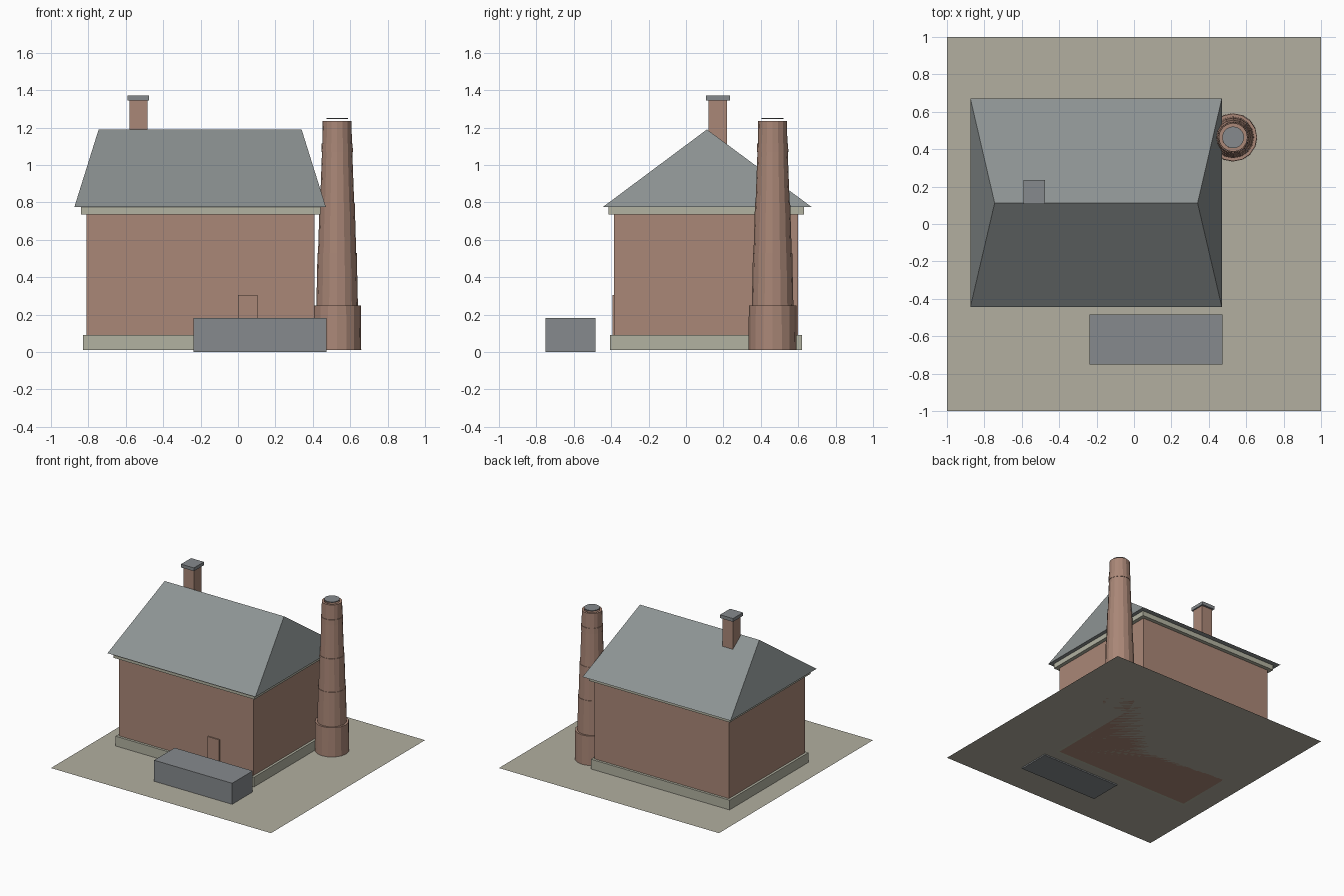
import bpy
import bmesh
from math import cos, sin, pi

cube = bpy.data.objects.get("Cube")
if cube:
    bpy.data.objects.remove(cube, do_unlink=True)


def material(name, srgb):
    """Flat colour given as 0-255 display values, stored as linear."""
    rgb = [((c / 255 + 0.055) / 1.055) ** 2.4 for c in srgb] + [1.0]
    mat = bpy.data.materials.new(name)
    mat.use_nodes = True
    mat.diffuse_color = rgb
    bsdf = mat.node_tree.nodes["Principled BSDF"]
    bsdf.inputs["Base Color"].default_value = rgb
    bsdf.inputs["Roughness"].default_value = 0.9
    return mat


BRICK = material("brick", (170, 135, 119))
STONE = material("pale stone", (178, 178, 161))
GROUND = material("sandy ground", (178, 175, 160))
SLATE = material("roof slate", (141, 147, 147))
METAL = material("grey metal", (134, 138, 141))


def finish(name, bm, mat):
    bmesh.ops.recalc_face_normals(bm, faces=bm.faces)
    mesh = bpy.data.meshes.new(name)
    bm.to_mesh(mesh)
    bm.free()
    mesh.materials.append(mat)
    obj = bpy.data.objects.new(name, mesh)
    bpy.context.collection.objects.link(obj)
    return obj


def box(name, xs, ys, zs, mat, ridge=None):
    """Box between limits; ridge=(x0, x1, y) pulls the top into a hipped roof."""
    bm = bmesh.new()
    bmesh.ops.create_cube(bm, size=1)
    for v in bm.verts:
        right, back, top = (c > 0 for c in v.co)
        v.co = (xs[right], ys[back], zs[top])
        if ridge and top:
            v.co.x, v.co.y = ridge[right], ridge[2]
    if ridge:
        bmesh.ops.remove_doubles(bm, verts=bm.verts, dist=0.0001)
    return finish(name, bm, mat)


def lathe(name, centre, profile, sides, mat):
    """Faceted turned solid from (radius, height) pairs, capped at both ends."""
    bm = bmesh.new()
    rings = []
    for r, z in profile:
        rings.append([bm.verts.new((centre[0] + r * cos(2 * pi * i / sides),
                                    centre[1] + r * sin(2 * pi * i / sides), z))
                      for i in range(sides)])
    for low, high in zip(rings, rings[1:]):
        for i in range(sides):
            j = (i + 1) % sides
            bm.faces.new((low[i], low[j], high[j], high[i]))
    bm.faces.new(rings[0])
    bm.faces.new(rings[-1])
    return finish(name, bm, mat)


# Ground sheet
bm = bmesh.new()
bmesh.ops.create_grid(bm, x_segments=1, y_segments=1, size=1)
for v in bm.verts:
    v.co.z = 0.01
finish("ground", bm, GROUND)

# House body, from plinth to roof
box("plinth", (-0.83, 0.43), (-0.405, 0.62), (0.01, 0.09), STONE)
box("walls", (-0.81, 0.41), (-0.385, 0.60), (0.01, 0.76), BRICK)
box("cornice", (-0.84, 0.44), (-0.415, 0.63), (0.735, 0.775), STONE)
box("hipped_roof", (-0.875, 0.47), (-0.445, 0.672), (0.775, 1.19), SLATE,
    ridge=(-0.745, 0.34, 0.112))
box("door", (0.0, 0.105), (-0.394, -0.385), (0.09, 0.305), BRICK)

# Roof chimney
box("roof_chimney", (-0.58, -0.485), (0.12, 0.22), (1.0, 1.345), BRICK)
box("roof_chimney_cap", (-0.592, -0.475), (0.106, 0.236), (1.345, 1.372), METAL)

# Storage tank in front of the house
box("front_tank", (-0.237, 0.472), (-0.75, -0.483), (0.0, 0.183), METAL)

# Stepped, tapering brick stack with a hollow rim and floating lid
STACK = (0.53, 0.463)
lathe("tall_stack", STACK, [
    (0.129, 0.01), (0.127, 0.25), (0.111, 0.25), (0.105, 0.53),
    (0.102, 0.53), (0.094, 0.80), (0.091, 0.80), (0.081, 1.07),
    (0.084, 1.07), (0.083, 1.115), (0.079, 1.115), (0.077, 1.235),
    (0.058, 1.235), (0.058, 1.15)], 16, BRICK)
lathe("stack_lid", STACK, [(0.058, 1.245), (0.058, 1.252)], 24, METAL)
